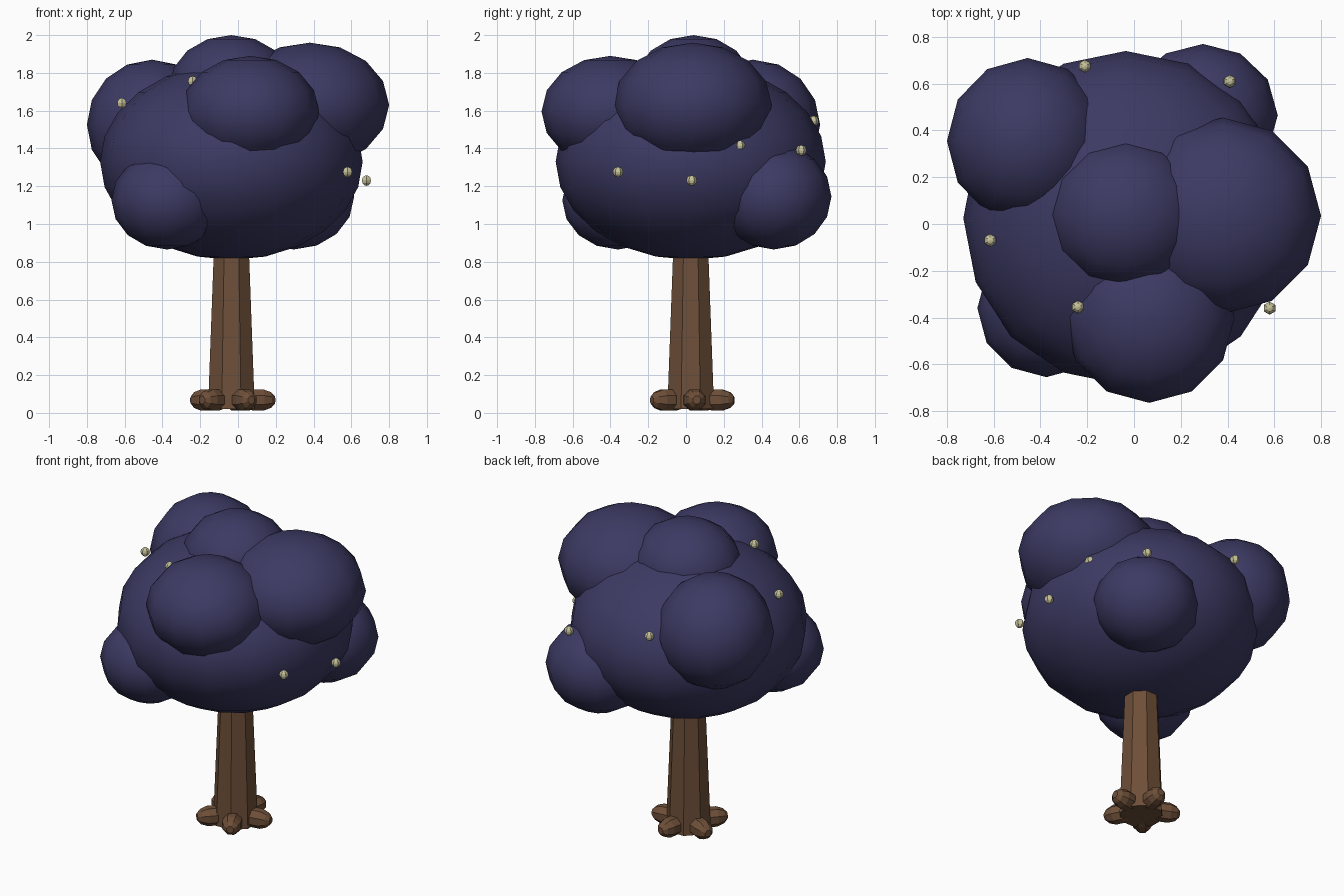
import bpy, math
from mathutils import Vector, Matrix

cube = bpy.data.objects.get("Cube")
if cube:
    bpy.data.objects.remove(cube, do_unlink=True)


def material(name, rgb):
    m = bpy.data.materials.new(name)
    m.use_nodes = True
    color = (*rgb, 1)
    m.diffuse_color = color
    m.node_tree.nodes["Principled BSDF"].inputs["Base Color"].default_value = color
    return m


LEAF = material("indigo_leaves", (0.045, 0.042, 0.125))
BARK = material("brown_bark", (0.155, 0.078, 0.04))
GLOW = material("pale_gold", (0.58, 0.55, 0.33))

AXIS = Vector((-0.035, 0.025, 0))  # trunk centre line


def finish(name, mat, smooth=False):
    ob = bpy.context.object
    ob.name = name
    ob.data.materials.append(mat)
    if smooth:
        bpy.ops.object.shade_smooth()
    return ob


def ball(name, mat, center, size, segments, rings, smooth):
    bpy.ops.mesh.primitive_uv_sphere_add(segments=segments, ring_count=rings, radius=1, location=center)
    ob = finish(name, mat, smooth)
    ob.scale = size
    return ob


def lathe(name, profile, sides, mat, matrix):
    """Flat-shaded solid turned from (radius, height) pairs."""
    verts, faces = [], []
    for r, h in profile:
        for i in range(sides):
            a = math.tau * (i + 0.5) / sides
            verts.append((r * math.cos(a), r * math.sin(a), h))
    for k in range(len(profile) - 1):
        for i in range(sides):
            j = (i + 1) % sides
            faces.append((k * sides + i, k * sides + j, (k + 1) * sides + j, (k + 1) * sides + i))
    last = (len(profile) - 1) * sides
    faces.append(tuple(reversed(range(sides))))
    faces.append(tuple(range(last, last + sides)))
    me = bpy.data.meshes.new(name)
    me.from_pydata(verts, [], faces)
    me.materials.append(mat)
    ob = bpy.data.objects.new(name, me)
    ob.matrix_world = matrix
    bpy.context.collection.objects.link(ob)


# Trunk
lathe("trunk", [(0.134, 0.02), (0.102, 0.82), (0.098, 0.95)], 8, BARK, Matrix.Translation(AXIS))

# Roots radiating from the trunk foot
ROOT = [(0.02, 0), (0.045, 0.06), (0.06, 0.12), (0.06, 0.17), (0.045, 0.21), (0.022, 0.232)]
for i, angle in enumerate((8, 80, 155, 228, 297)):
    turn = Matrix.Rotation(math.radians(angle), 4, 'Z') @ Matrix.Rotation(math.pi / 2, 4, 'Y')
    lathe(f"root_{i + 1}", ROOT, 8, BARK, Matrix.Translation(AXIS + Vector((0, 0, 0.068))) @ turn)

# Crown: one broad mass with smaller lobes
ball("crown_core", LEAF, (-0.035, 0.025, 1.33), (0.695, 0.715, 0.52), 16, 12, True)
LOBES = {
    "top": ((-0.035, 0.04, 1.72), (0.33, 0.32, 0.28)),
    "back_right": ((-0.455, 0.355, 1.525), (0.345, 0.355, 0.345)),
    "left": ((0.38, 0.035, 1.63), (0.42, 0.42, 0.33)),
    "front": ((0.065, -0.40, 1.595), (0.365, 0.365, 0.295)),
    "low_front_right": ((-0.375, -0.36, 1.125), (0.295, 0.295, 0.26)),
    "low_back_left": ((0.295, 0.465, 1.145), (0.32, 0.305, 0.28)),
}
for name, (center, size) in LOBES.items():
    ball("crown_lobe_" + name, LEAF, center, size, 12, 8, True)

# Small glowing buds on the crown
BUDS = [(-0.615, -0.07, 1.64), (-0.24, -0.355, 1.755), (0.58, -0.36, 1.275), (0.68, 0.03, 1.23),
        (0.41, 0.61, 1.39), (-0.21, 0.675, 1.545), (0.58, 0.285, 1.415)]
for i, center in enumerate(BUDS):
    ball(f"bud_{i + 1}", GLOW, center, (0.028,) * 3, 6, 6, False)
